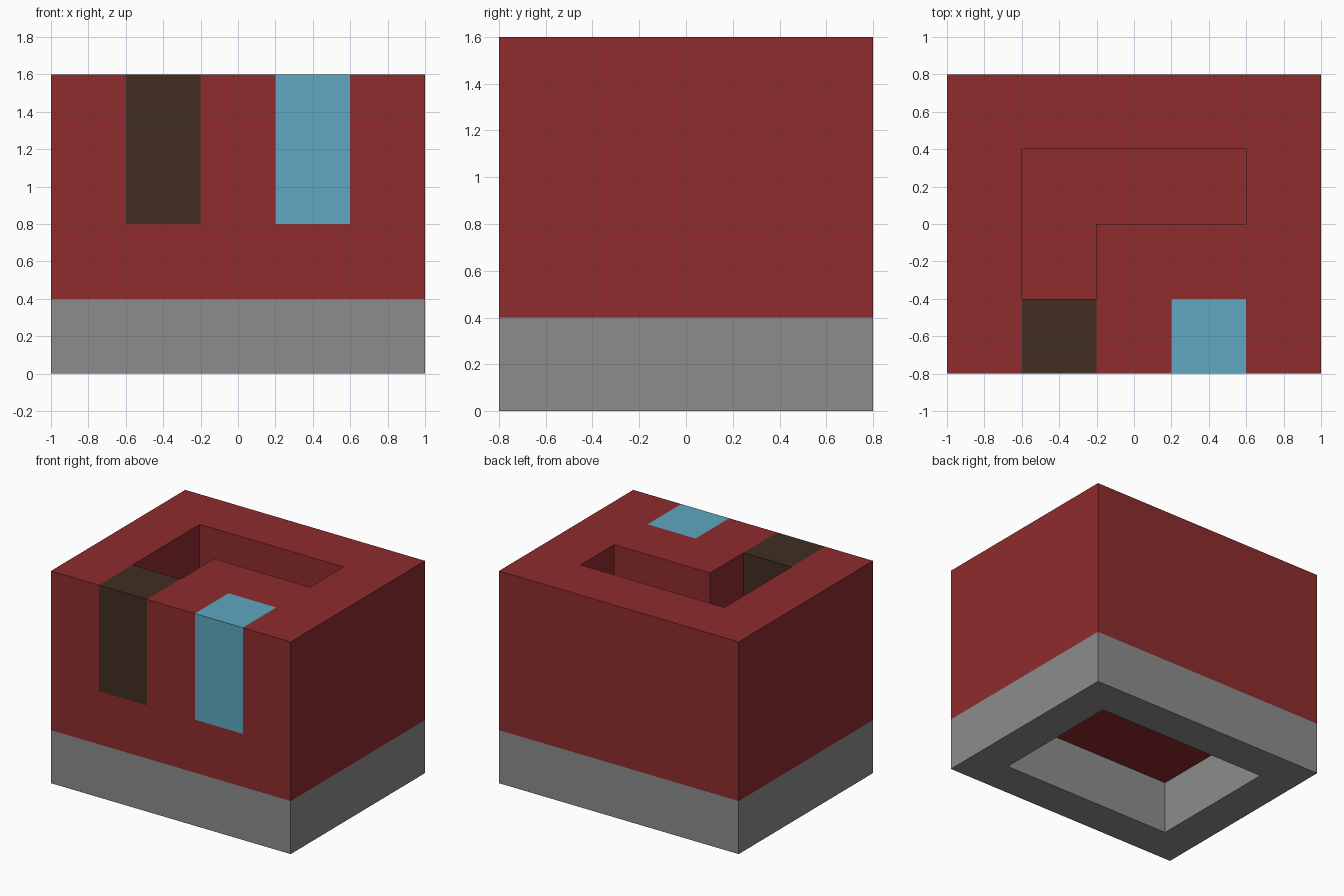
import bpy
import bmesh

default = bpy.data.objects.get("Cube")
if default:
    bpy.data.objects.remove(default, do_unlink=True)

U = 0.4                 # one block of the building grid
HX, HY = 2.5 * U, 2 * U  # half the footprint


def material(name, rgb):
    mat = bpy.data.materials.new(name)
    mat.use_nodes = True
    colour = (*rgb, 1.0)
    mat.diffuse_color = colour
    mat.node_tree.nodes["Principled BSDF"].inputs["Base Color"].default_value = colour
    return mat


red = material("brick red", (0.275, 0.025, 0.026))
grey = material("stone grey", (0.265, 0.265, 0.265))
brown = material("dark wood brown", (0.052, 0.027, 0.016))
blue = material("glass blue", (0.116, 0.386, 0.525))


def prism(bm, outline, z0, z1):
    """Extrude a flat outline from z0 up to z1."""
    base = bm.faces.new([bm.verts.new((x, y, z0)) for x, y in outline])
    top = bmesh.ops.extrude_face_region(bm, geom=[base], use_keep_orig=True)["geom"]
    verts = [v for v in top if isinstance(v, bmesh.types.BMVert)]
    bmesh.ops.translate(bm, verts=verts, vec=(0, 0, z1 - z0))
    bmesh.ops.recalc_face_normals(bm, faces=bm.faces)


def finish(name, bm, mat):
    mesh = bpy.data.meshes.new(name)
    bm.to_mesh(mesh)
    bm.free()
    mesh.materials.append(mat)
    obj = bpy.data.objects.new(name, mesh)
    bpy.context.collection.objects.link(obj)
    return obj


def rect(x0, x1, y0, y1):
    return [(x0, y0), (x1, y0), (x1, y1), (x0, y1)]


def add_prism(name, outline, z0, z1, mat):
    bm = bmesh.new()
    prism(bm, outline, z0, z1)
    return finish(name, bm, mat)


# Foundation: a stone ring, open underneath
bm = bmesh.new()
prism(bm, rect(-HX, HX, -HY, HY), 0, U)
bm.faces.ensure_lookup_table()
bottom = min(bm.faces, key=lambda f: f.calc_center_median().z)
top = max(bm.faces, key=lambda f: f.calc_center_median().z)
bmesh.ops.inset_region(bm, faces=[bottom], thickness=U)
inner = bmesh.ops.extrude_face_region(bm, geom=[bottom])["geom"]
bmesh.ops.translate(bm, vec=(0, 0, U),
                    verts=[v for v in inner if isinstance(v, bmesh.types.BMVert)])
caps = {top, bottom} | {f for f in inner if isinstance(f, bmesh.types.BMFace)}
bmesh.ops.delete(bm, geom=[f for f in caps if f.is_valid], context='FACES')
bmesh.ops.recalc_face_normals(bm, faces=bm.faces)
finish("foundation", bm, grey)

# Floor slab
add_prism("floor_slab", rect(-HX, HX, -HY, HY), U, 2 * U, red)

# Walls around the L-shaped room, with gaps for the door and window
wall_plan = [
    (-HX, -HY), (-1.5 * U, -HY), (-1.5 * U, U), (1.5 * U, U), (1.5 * U, 0),
    (-U / 2, 0), (-U / 2, -HY), (U / 2, -HY), (U / 2, -U), (1.5 * U, -U),
    (1.5 * U, -HY), (HX, -HY), (HX, HY), (-HX, HY),
]
add_prism("walls", wall_plan, 2 * U, 4 * U, red)

# Door and window blocks filling the front gaps
add_prism("door", rect(-1.5 * U, -U / 2, -HY, -U), 2 * U, 4 * U, brown)
add_prism("window", rect(U / 2, 1.5 * U, -HY, -U), 2 * U, 4 * U, blue)
